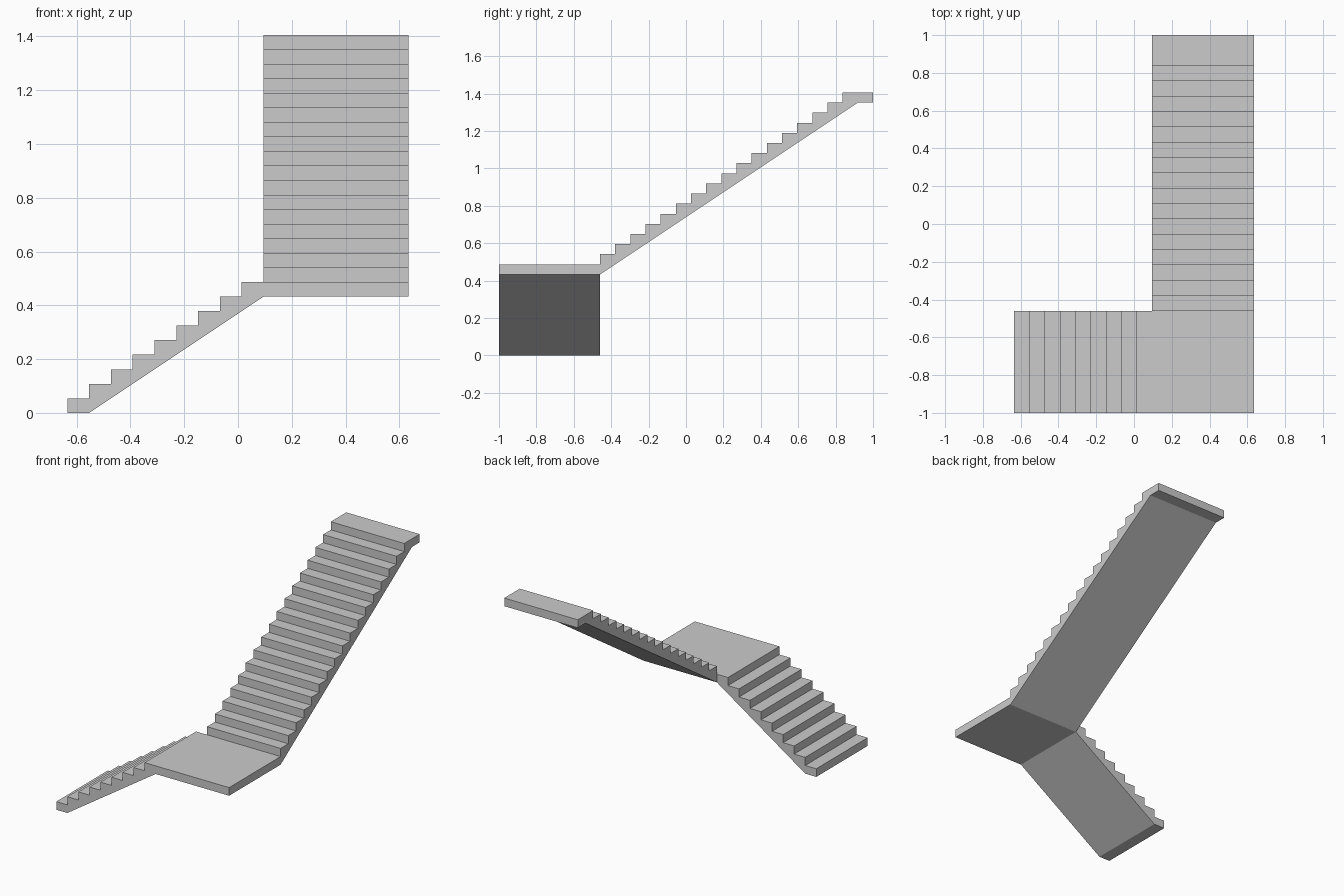
import bpy, bmesh
from mathutils import Vector

if "Cube" in bpy.data.objects:
    bpy.data.objects.remove(bpy.data.objects["Cube"])

TREAD = 0.0811
RISE = 1.406 / 26
WIDTH = 0.54
HALF_X = (WIDTH + 9 * TREAD) / 2
CORNER_X = HALF_X - WIDTH      # inner corner of the landing
CORNER_Y = -1 + WIDTH


def stepped(start, z, count):
    """Top outline of a flight: one riser and one tread per step."""
    pts = []
    for i in range(count):
        d = start + i * TREAD
        pts += [(d, z + i * RISE), (d, z + (i + 1) * RISE)]
    return pts


def extrude_profile(name, pts, to_3d, direction):
    """Sweep a closed side profile across the stair width."""
    bm = bmesh.new()
    face = bm.faces.new([bm.verts.new(to_3d(d, z)) for d, z in pts])
    new = bmesh.ops.extrude_face_region(bm, geom=[face])["geom"]
    verts = [v for v in new if isinstance(v, bmesh.types.BMVert)]
    bmesh.ops.translate(bm, verts=verts, vec=Vector(direction))
    bmesh.ops.recalc_face_normals(bm, faces=bm.faces)
    mesh = bpy.data.meshes.new(name)
    bm.to_mesh(mesh)
    bm.free()
    obj = bpy.data.objects.new(name, mesh)
    bpy.context.collection.objects.link(obj)


# Lower flight rising along x, running on into the square landing
low = stepped(-HALF_X, 0, 9)
low += [(HALF_X, 9 * RISE), (HALF_X, 8 * RISE),
        (CORNER_X, 8 * RISE), (-HALF_X + TREAD, 0)]
extrude_profile("lower_flight_and_landing", low,
                lambda d, z: (d, -1, z), (0, WIDTH, 0))

# Upper flight rising along y, ending in a short top slab
up = stepped(CORNER_Y, 9 * RISE, 17)
up[0] = (CORNER_Y, 8 * RISE)   # the flight springs from the landing underside
up += [(1, 26 * RISE), (1, 25 * RISE), (CORNER_Y + 17 * TREAD, 25 * RISE)]
extrude_profile("upper_flight", up,
                lambda d, z: (CORNER_X, d, z), (WIDTH, 0, 0))
